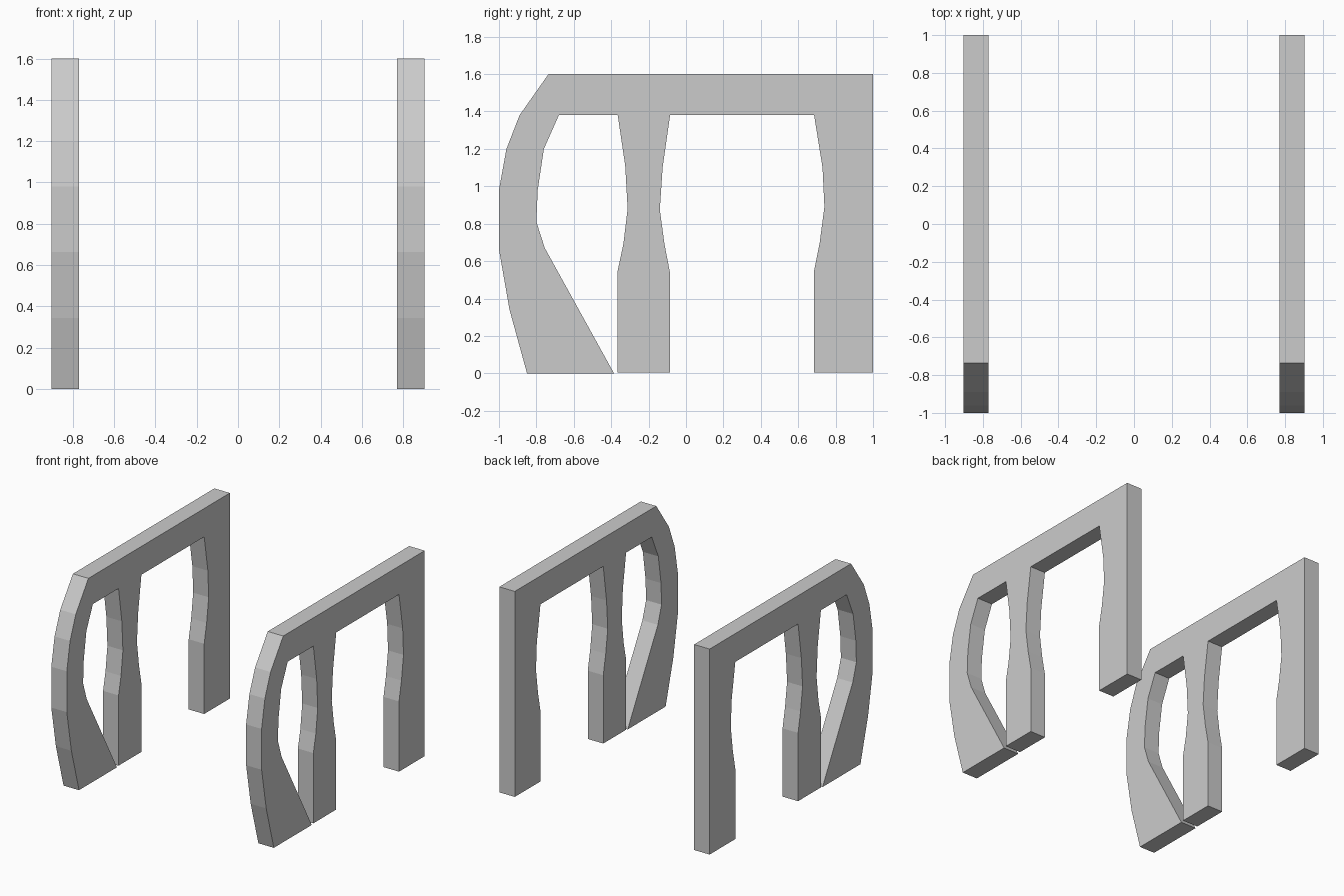
import bpy
import bmesh

if "Cube" in bpy.data.objects:
    bpy.data.objects.remove(bpy.data.objects["Cube"])

X_IN, X_OUT = 0.77, 0.903

# Side outline as (y, z): curved front leg, top rail, rear leg, middle leg
outer_curve = [(-0.85, 0), (-0.944, 0.342), (-1, 0.663), (-1, 0.98),
               (-0.96, 1.2), (-0.89, 1.38), (-0.735, 1.6)]
rear_leg = [(1, 1.6), (1, 0.005), (0.685, 0.005), (0.685, 0.55),
            (0.715, 0.70), (0.74, 0.89), (0.73, 1.1), (0.685, 1.38)]
middle_leg = [(-0.085, 1.38), (-0.125, 1.1), (-0.14, 0.875), (-0.115, 0.69),
              (-0.085, 0.535), (-0.085, 0.005), (-0.365, 0.005),
              (-0.365, 0.55), (-0.335, 0.69), (-0.312, 0.88),
              (-0.325, 1.11), (-0.365, 1.38)]
inner_curve = [(-0.68, 1.38), (-0.76, 1.2), (-0.793, 0.98), (-0.8, 0.81),
               (-0.755, 0.67), (-0.385, 0)]
outline = outer_curve + rear_leg + middle_leg + inner_curve


def side_frame(name, x0, x1):
    """Extrude the side outline between two x positions."""
    bm = bmesh.new()
    face = bm.faces.new([bm.verts.new((x0, y, z)) for y, z in outline])
    ext = bmesh.ops.extrude_face_region(bm, geom=[face], use_keep_orig=True)
    moved = [g for g in ext["geom"] if isinstance(g, bmesh.types.BMVert)]
    bmesh.ops.translate(bm, verts=moved, vec=(x1 - x0, 0, 0))
    bmesh.ops.recalc_face_normals(bm, faces=bm.faces)
    mesh = bpy.data.meshes.new(name)
    bm.to_mesh(mesh)
    bm.free()
    obj = bpy.data.objects.new(name, mesh)
    bpy.context.collection.objects.link(obj)


# Two matching armrest side frames
side_frame("right_side_frame", X_IN, X_OUT)
side_frame("left_side_frame", -X_OUT, -X_IN)
